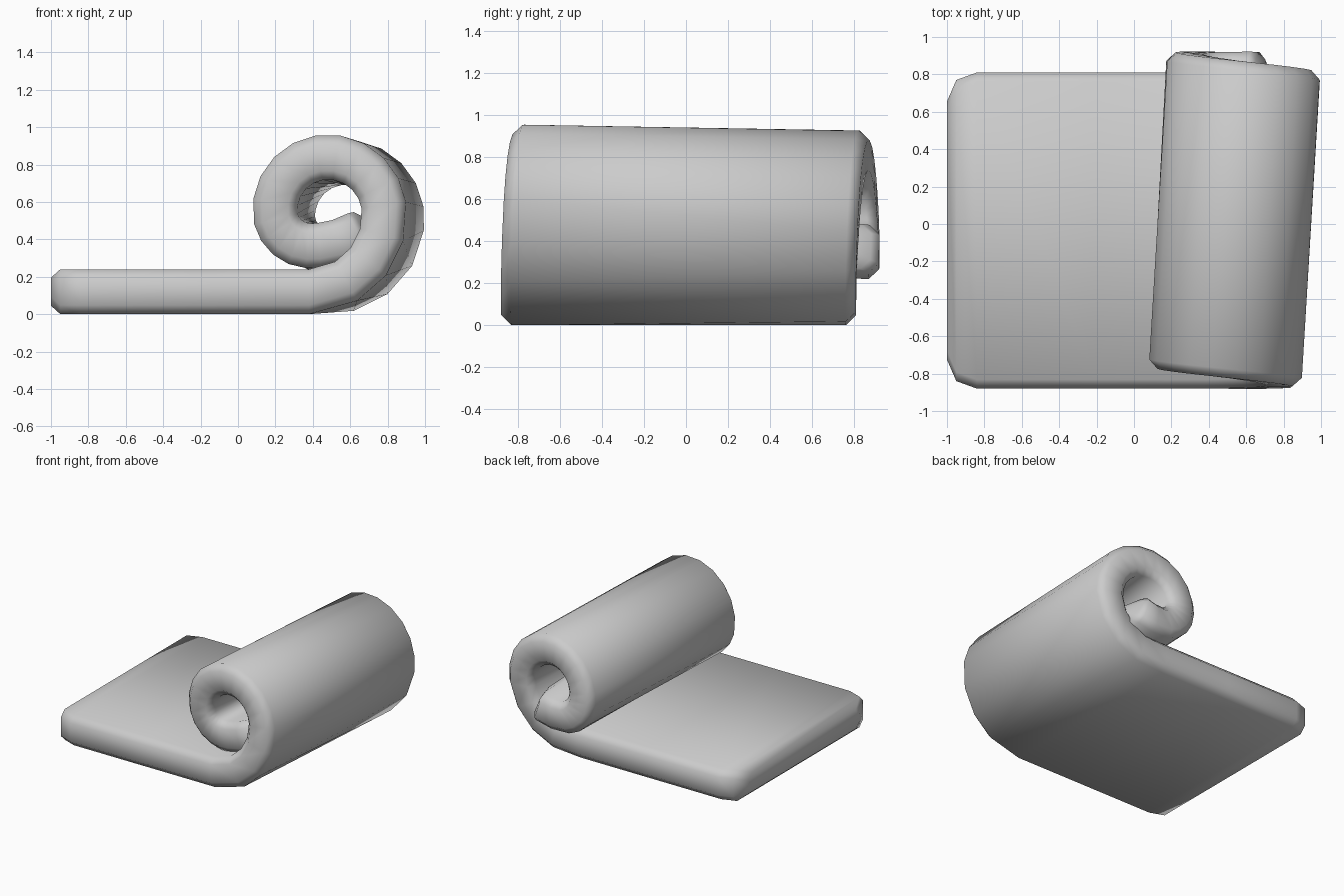
import bpy, bmesh
from math import sin, cos, radians

cube = bpy.data.objects.get("Cube")
if cube:
    bpy.data.objects.remove(cube, do_unlink=True)

SKEW = radians(3.4)          # the roll axis is slightly turned in plan
FOLD = 0.43                  # where the mat starts to curl
HALF, MID, THICK = 0.845, -0.035, 0.12
# successive bends of the spiral: radius, angle, segments
BENDS = [(0.40, 90, 4), (0.305, 90, 5), (0.285, 90, 5), (0.19, 90, 5), (0.5, 25, 2)]


def spiral(p):
    """Centre line position and heading at distance p along the mat."""
    x, z, h = min(p, FOLD), 0.125, 0.0
    left = p - x
    for r, deg, _ in BENDS:
        step = min(left, r * radians(deg))
        x += r * (sin(h + step / r) - sin(h))
        z += r * (cos(h) - cos(h + step / r))
        h += step / r
        left -= step
    return x + left * cos(h), z + left * sin(h), h


def wrap(u, v, t):
    """Roll a point of the flat mat (length, width, thickness) round the skewed axis."""
    p = u * cos(SKEW) - v * sin(SKEW)
    q = u * sin(SKEW) + v * cos(SKEW)
    x, z, h = spiral(p)
    x -= t * sin(h)
    z += t * cos(h)
    lift = max(0, min(1, (p - FOLD) / 0.7))
    return (x * cos(SKEW) + q * sin(SKEW), q * cos(SKEW) - x * sin(SKEW),
            z - 0.018 * v * lift)


# rows along the mat: rounded end, flat part, curled part, rounded tip
rows = [(-1.0, 0.69, 0.075), (-0.95, 0.805, 0.12), (-0.84, HALF, THICK),
        (-0.2, HALF, THICK), (FOLD - 0.05, HALF, THICK)]
u = FOLD
for r, deg, n in BENDS:
    for i in range(n):
        u += r * radians(deg) / n
        rows.append((u, HALF, THICK))
rows += [(u + 0.03, 0.805, 0.115), (u + 0.07, 0.69, 0.07)]

bm = bmesh.new()
rings = []
for u, w, t in rows:
    c = 0.048
    section = [(w, c - t), (w, t - c), (w - c, t), (c - w, t),
               (-w, t - c), (-w, c - t), (c - w, -t), (w - c, -t)]
    rings.append([bm.verts.new(wrap(u, MID + v, s)) for v, s in section])
for a, b in zip(rings, rings[1:]):
    for i in range(8):
        j = (i + 1) % 8
        bm.faces.new((a[i], a[j], b[j], b[i]))
bm.faces.new(rings[0])
bm.faces.new(rings[-1])
bmesh.ops.recalc_face_normals(bm, faces=bm.faces)
low = min(v.co.z for v in bm.verts)
bmesh.ops.translate(bm, verts=bm.verts, vec=(0, 0, -low))
for f in bm.faces:
    f.smooth = True

mesh = bpy.data.meshes.new("rolled_mat")
bm.to_mesh(mesh)
bm.free()
mat_object = bpy.data.objects.new("rolled_mat", mesh)
bpy.context.collection.objects.link(mat_object)

# plain grey padding
grey = bpy.data.materials.new("light_grey")
grey.use_nodes = True
colour = (0.6, 0.6, 0.6, 1)
grey.diffuse_color = colour
grey.node_tree.nodes["Principled BSDF"].inputs["Base Color"].default_value = colour
mesh.materials.append(grey)
